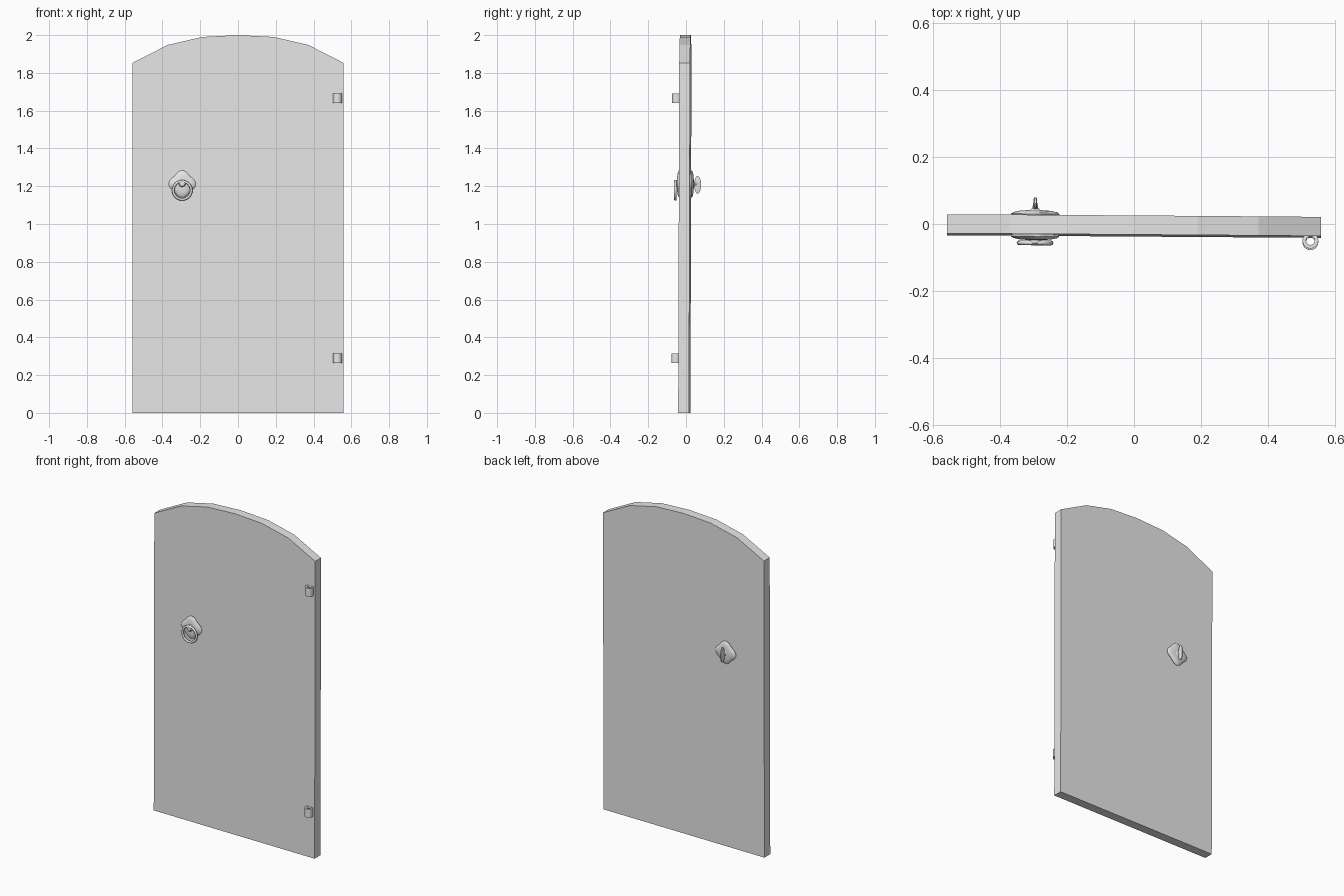
import bpy, bmesh
from math import cos, sin, pi, radians
from mathutils import Matrix

cube = bpy.data.objects.get("Cube")
if cube:
    bpy.data.objects.remove(cube, do_unlink=True)

grey = bpy.data.materials.new("plain grey")
grey.use_nodes = True
COLOUR = (0.8, 0.8, 0.8, 1)
grey.diffuse_color = COLOUR
grey.node_tree.nodes["Principled BSDF"].inputs["Base Color"].default_value = COLOUR

# The whole door hangs very slightly turned and leaning
HANG = (Matrix.Translation((0, -0.006, 1)) @ Matrix.Rotation(-0.007, 4, 'Z')
        @ Matrix.Rotation(-0.003, 4, 'X') @ Matrix.Translation((0, 0, -1)))
HALF = 0.0285                 # half the door thickness
HX, HZ = -0.295, 1.212        # centre of the handle plates


def finish(name, bm, smooth=None):
    bm.transform(HANG)
    bmesh.ops.recalc_face_normals(bm, faces=bm.faces)
    mesh = bpy.data.meshes.new(name)
    bm.to_mesh(mesh)
    bm.free()
    mesh.materials.append(grey)
    ob = bpy.data.objects.new(name, mesh)
    bpy.context.collection.objects.link(ob)
    if smooth:
        bpy.ops.object.select_all(action='DESELECT')
        ob.select_set(True)
        bpy.context.view_layer.objects.active = ob
        bpy.ops.object.shade_smooth_by_angle(angle=radians(smooth))
    return ob


def loft(bm, loops, closed=False):
    """Skin a list of point loops; cap both ends unless closed."""
    rings = [[bm.verts.new(p) for p in loop] for loop in loops]
    n = len(rings[0])
    pairs = list(zip(rings, rings[1:]))
    if closed:
        pairs.append((rings[-1], rings[0]))
    else:
        bm.faces.new(rings[0])
        bm.faces.new(rings[-1])
    for a, b in pairs:
        for i in range(n):
            j = (i + 1) % n
            bm.faces.new((a[i], a[j], b[j], b[i]))


def oval(rx, rz, y, cx=HX, cz=HZ, n=16, lobe=0.0):
    """Loop in the xz plane, optionally with four lobes."""
    pts = []
    for i in range(n):
        t = 2 * pi * i / n
        k = 1 - lobe * (1 - cos(4 * t)) / 2
        pts.append((cx + rx * k * cos(t), y, cz + rz * k * sin(t)))
    return pts


# Door leaf with a faceted arched top
half_arch = [(0.558, 1.853), (0.372, 1.948), (0.19, 1.99)]
outline = ([(-0.558, 0), (0.558, 0)] + half_arch + [(0, 2)]
           + [(-x, z) for x, z in reversed(half_arch)])
bm = bmesh.new()
loft(bm, [[(x, y, z) for x, z in outline] for y in (-HALF, HALF)])
finish("door_leaf", bm)

# Four-lobed handle plates on both faces, stepped towards the middle
for name, side in (("front_handle_plate", -1), ("back_handle_plate", 1)):
    bm = bmesh.new()
    steps = [(0.069, 0, 0.19), (0.072, 0.005, 0.19), (0.066, 0.010, 0.19),
             (0.048, 0.014, 0.12), (0.024, 0.016, 0)]
    loft(bm, [oval(r, r, side * (HALF + h), n=32, lobe=k) for r, h, k in steps])
    finish(name, bm, 35)

# Boss that carries the pull ring
bm = bmesh.new()
loft(bm, [oval(r, r, y, cz=1.215) for r, y in
          ((0.019, -0.036), (0.019, -0.054), (0.014, -0.059))])
finish("ring_boss", bm, 35)

# Hanging pull ring
bm = bmesh.new()
loops = []
for i in range(24):
    a = 2 * pi * i / 24
    loops.append([(HX + (0.048 + 0.007 * cos(b)) * cos(a), -0.053 + 0.007 * sin(b),
                   1.178 + (0.048 + 0.007 * cos(b)) * sin(a))
                  for b in (2 * pi * j / 8 for j in range(8))])
loft(bm, loops, closed=True)
finish("pull_ring", bm, 50)

# Neck and flat oval grip of the back turn handle
bm = bmesh.new()
loft(bm, [oval(r, r, y, n=12) for r, y in ((0.02, 0.042), (0.009, 0.050), (0.006, 0.066))])
finish("turn_handle_neck", bm, 35)

bm = bmesh.new()
loops = []
for x, k in ((-0.005, 0.8), (-0.003, 1), (0.003, 1), (0.005, 0.8)):
    loops.append([(HX + x, 0.065 + 0.018 * k * cos(t), 1.208 + 0.047 * k * sin(t))
                  for t in (2 * pi * i / 20 for i in range(20))])
loft(bm, loops)
finish("turn_handle_grip", bm, 35)

# Open hinge barrels on the front
for name, z in (("lower_hinge", 0.289), ("upper_hinge", 1.666)):
    bm = bmesh.new()
    loops = []
    for r, h in ((0.024, -0.026), (0.024, 0.026), (0.013, 0.026), (0.013, -0.026)):
        loops.append([(0.527 + r * cos(t), -0.042 + r * sin(t), z + h)
                      for t in (2 * pi * i / 16 for i in range(16))])
    loft(bm, loops, closed=True)
    finish(name, bm, 35)
